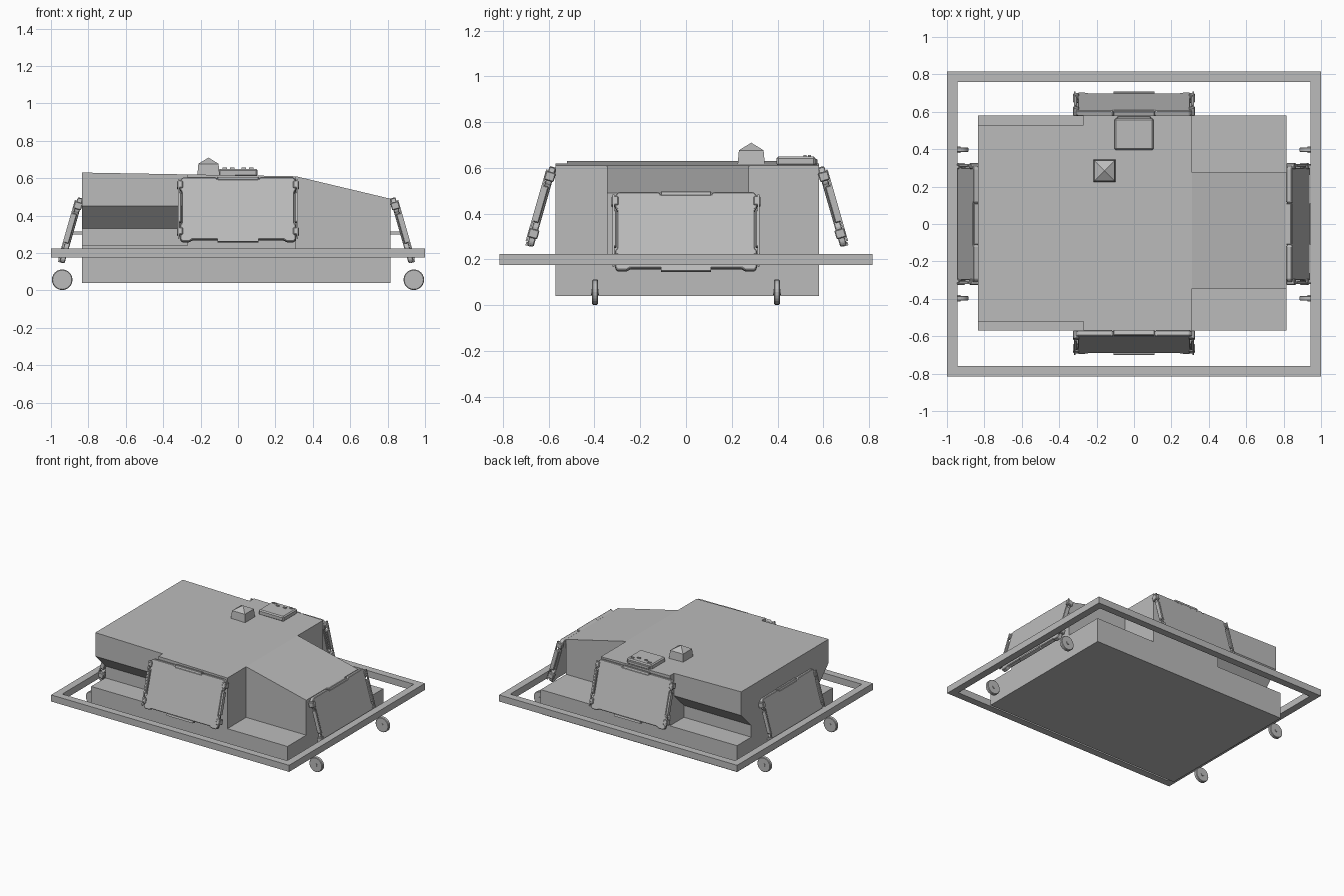
import bpy, bmesh, math
from mathutils import Matrix, Vector

if "Cube" in bpy.data.objects:
    bpy.data.objects.remove(bpy.data.objects["Cube"], do_unlink=True)

grey = bpy.data.materials.new("plain_grey")
grey.use_nodes = True
grey.diffuse_color = (0.5, 0.5, 0.5, 1)
grey.node_tree.nodes["Principled BSDF"].inputs["Base Color"].default_value = (0.5, 0.5, 0.5, 1)


def make(name, bm, matrix=None, bevel=0):
    bmesh.ops.recalc_face_normals(bm, faces=bm.faces)
    mesh = bpy.data.meshes.new(name)
    bm.to_mesh(mesh)
    bm.free()
    mesh.materials.append(grey)
    obj = bpy.data.objects.new(name, mesh)
    bpy.context.collection.objects.link(obj)
    if matrix:
        obj.matrix_world = matrix
    if bevel:
        mod = obj.modifiers.new("edge", "BEVEL")
        mod.width = bevel
        mod.segments = 1
    return obj


def prism(name, outline, axis, low, high, matrix=None, bevel=0):
    """Extrude an outline along x or y; outline points hold the other two axes."""
    bm = bmesh.new()
    at = (lambda p, d: (d, p[0], p[1])) if axis == "x" else (lambda p, d: (p[0], d, p[1]))
    face = bm.faces.new([bm.verts.new(at(p, low)) for p in outline])
    new = bmesh.ops.extrude_face_region(bm, geom=[face])["geom"]
    shift = Vector(at((0, 0), high - low))
    bmesh.ops.translate(bm, vec=shift, verts=[v for v in new if isinstance(v, bmesh.types.BMVert)])
    return make(name, bm, matrix, bevel)


def box(name, xs, ys, zs, matrix=None, bevel=0):
    outline = [(xs[0], zs[0]), (xs[1], zs[0]), (xs[1], zs[1]), (xs[0], zs[1])]
    return prism(name, outline, "y", ys[0], ys[1], matrix, bevel)


# Hull: low base, raised left deck, middle block and sloping nose
box("base", (-0.835, 0.815), (-0.57, 0.58), (0.04, 0.225))
box("left_deck", (-0.835, -0.27), (-0.57, 0.58), (0.225, 0.24))
prism("middle_block", [(-0.27, 0.225), (0.31, 0.225), (0.31, 0.61), (-0.27, 0.62)], "y", -0.57, 0.58)
prism("sloping_nose", [(0.31, 0.225), (0.815, 0.225), (0.815, 0.49), (0.31, 0.61)], "y", -0.345, 0.275)

# Overhanging cabin with undercut sides and a slightly rising roof
cabin = prism("overhanging_cabin",
              [(-0.40, 0.24), (0.41, 0.24), (0.41, 0.33), (0.53, 0.45), (0.53, 0.62),
               (-0.52, 0.62), (-0.52, 0.45), (-0.40, 0.33)], "x", -0.835, -0.27)
for v in cabin.data.vertices:
    if v.co.x < -0.8 and v.co.z > 0.6:
        v.co.z = 0.63

# Surrounding frame of four rails
for s in (-1, 1):
    box("frame_long_rail", (-1, 1), sorted((s * 0.76, s * 0.815)), (0.175, 0.225))
    box("frame_short_rail", sorted((s * 0.945, s)), (-0.76, 0.76), (0.175, 0.225))

# Wheels with small hubs
for sx in (-1, 1):
    for sy in (-1, 1):
        for name, radius, depth in (("wheel", 0.055, 0.026), ("wheel_hub", 0.012, 0.034)):
            bm = bmesh.new()
            bmesh.ops.create_cone(bm, cap_ends=True, segments=24, radius1=radius,
                                  radius2=radius, depth=depth)
            spot = Matrix.Translation((sx * 0.94, sy * 0.397, 0.057))
            make(name, bm, spot @ Matrix.Rotation(math.pi / 2, 4, "X"), 0.004 if name == "wheel" else 0)


# Leaning side panel: local x is width, -y is outward, z runs down from the top edge
def panel(side, turn, spot):
    m = (Matrix.Translation(spot) @ Matrix.Rotation(math.radians(turn), 4, "Z")
         @ Matrix.Rotation(math.radians(-16), 4, "X"))
    half = [(0.11, -0.012), (0.12, 0), (0.295, 0), (0.31, -0.015), (0.31, -0.07),
            (0.30, -0.08), (0.30, -0.255), (0.31, -0.265), (0.31, -0.34),
            (0.30, -0.355), (0.26, -0.355), (0.245, -0.345)]
    outline = half + [(-x, z) for x, z in reversed(half)]
    prism(side + "_panel", outline, "y", 0.0, 0.03, m, 0.004)
    box(side + "_panel_handle", (-0.11, 0.11), (-0.006, 0.02), (-0.358, -0.343), m)
    box(side + "_panel_hinge", (-0.11, 0.11), (0.002, 0.036), (-0.016, 0.004), m, 0.003)
    for s in (-1, 1):
        box(side + "_panel_clip", sorted((s * 0.303, s * 0.322)), (-0.008, 0.022), (-0.25, -0.085), m, 0.004)
        box(side + "_panel_rail", sorted((s * 0.312, s * 0.322)), (-0.01, -0.002), (-0.34, -0.015), m)
        for z in (-0.04, -0.3):
            box(side + "_panel_lug", sorted((s * 0.295, s * 0.325)), (-0.008, 0.036), (z - 0.02, z + 0.02), m, 0.004)


panel("front", 0, (0, -0.597, 0.605))
panel("left", 90, (0.843, 0, 0.495))
panel("back", 180, (0, 0.605, 0.605))
panel("right", 270, (-0.858, 0, 0.495))

# Brackets that carry the two end panels
for y in (-0.1, 0.1):
    box("left_panel_bracket", (0.81, 0.885), (y - 0.01, y + 0.01), (0.3, 0.315))
    box("right_panel_bracket", (-0.895, -0.83), (y - 0.01, y + 0.01), (0.3, 0.315))

# Chimney with a pyramid cap
bm = bmesh.new()
rings = []
for grow, z in ((0.06, 0.61), (0.054, 0.677)):
    rings.append([bm.verts.new((-0.158 + a * grow, 0.285 + b * grow, z))
                  for a, b in ((-1, -1), (1, -1), (1, 1), (-1, 1))])
tip = bm.verts.new((-0.158, 0.285, 0.71))
bm.faces.new(rings[0])
for i in range(4):
    j = (i + 1) % 4
    bm.faces.new((rings[0][i], rings[0][j], rings[1][j], rings[1][i]))
    bm.faces.new((rings[1][i], rings[1][j], tip))
make("chimney", bm)

# Roof hatch with hinge blocks and small fittings
box("roof_hatch", (-0.105, 0.105), (0.395, 0.565), (0.61, 0.65), None, 0.008)
box("hatch_hinge", (-0.09, 0.09), (0.555, 0.575), (0.615, 0.64), None, 0.004)
for x, y in ((-0.07, 0.54), (-0.03, 0.52), (0.03, 0.52), (0.07, 0.54)):
    box("hatch_fitting", (x - 0.012, x + 0.012), (y - 0.006, y + 0.006), (0.648, 0.657))
